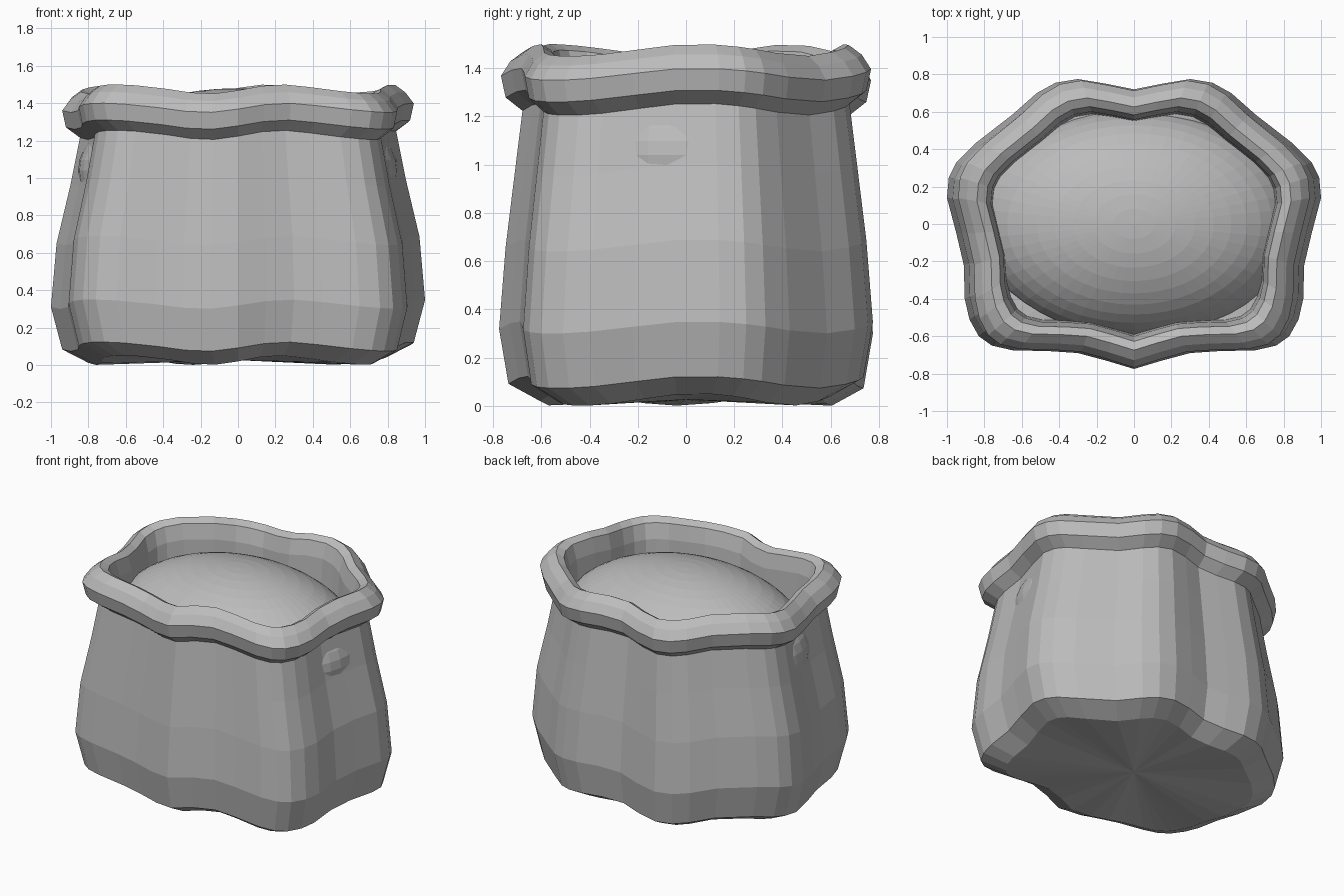
import bpy, bmesh
from math import atan2, cos, sin, radians
from mathutils import Matrix

cube = bpy.data.objects.get("Cube")
if cube:
    bpy.data.objects.remove(cube)

grey = bpy.data.materials.new("sack grey")
grey.use_nodes = True
colour = (0.5, 0.5, 0.5, 1)
grey.diffuse_color = colour
grey.node_tree.nodes["Principled BSDF"].inputs["Base Color"].default_value = colour


def add_object(name, bm):
    mesh = bpy.data.meshes.new(name)
    bmesh.ops.recalc_face_normals(bm, faces=bm.faces)
    bm.to_mesh(mesh)
    bm.free()
    mesh.materials.append(grey)
    obj = bpy.data.objects.new(name, mesh)
    bpy.context.collection.objects.link(obj)
    return obj


# Half of the lobed outline, from front to back, mirrored for the other half
half = [(0, -.775), (.15, -.73), (.3, -.69), (.45, -.68), (.65, -.675), (.76, -.65),
        (.83, -.6), (.88, -.51), (.905, -.4), (.91, -.22), (.95, -.05), (1, .14),
        (.99, .25), (.95, .33), (.85, .43), (.65, .585), (.52, .7), (.42, .755),
        (.3, .775), (.15, .75), (0, .72)]
outline = half + [(-x, y) for x, y in half[-2:0:-1]]


def wave(x, y):
    """Five gentle waves run round every level of the cloth."""
    return 0.025 * cos(5 * (atan2(y, x) - radians(3)))


def loft(name, levels):
    bm = bmesh.new()
    rings = [[bm.verts.new((x * sx, y * sy, z + wave(x, y))) for x, y in outline]
             for sx, sy, z in levels]
    n = len(outline)
    for low, high in zip(rings, rings[1:]):
        for i in range(n):
            j = (i + 1) % n
            bm.faces.new((low[i], low[j], high[j], high[i]))
    # Close both ends with fans
    for ring, (sx, sy, z) in ((rings[0], levels[0]), (rings[-1], levels[-1])):
        hub = bm.verts.new((0, 0, z))
        for i in range(n):
            bm.faces.new((ring[i], ring[(i + 1) % n], hub))
    return add_object(name, bm)


# Sack: base, bulging wall, rolled rim and inner wall, as (x scale, y scale, height)
loft("sack", [
    (.8, .78, .026), (.94, .95, .098), (1, 1, .325), (.97, .965, .665),
    (.895, .915, .98), (.845, .875, 1.23),
    (.92, .965, 1.285), (.94, .99, 1.375), (.895, .94, 1.435), (.84, .87, 1.475),
    (.79, .81, 1.45), (.765, .775, 1.35), (.75, .76, 1.12)])

# Heaped contents: a squashed ball that presses on the sides of the sack
bm = bmesh.new()
bmesh.ops.create_uvsphere(bm, u_segments=48, v_segments=24, radius=1)
bmesh.ops.transform(bm, verts=bm.verts,
                    matrix=Matrix.Translation((0, 0, 1.04)) @ Matrix.Diagonal((.855, .61, .44, 1)))
add_object("contents", bm)
